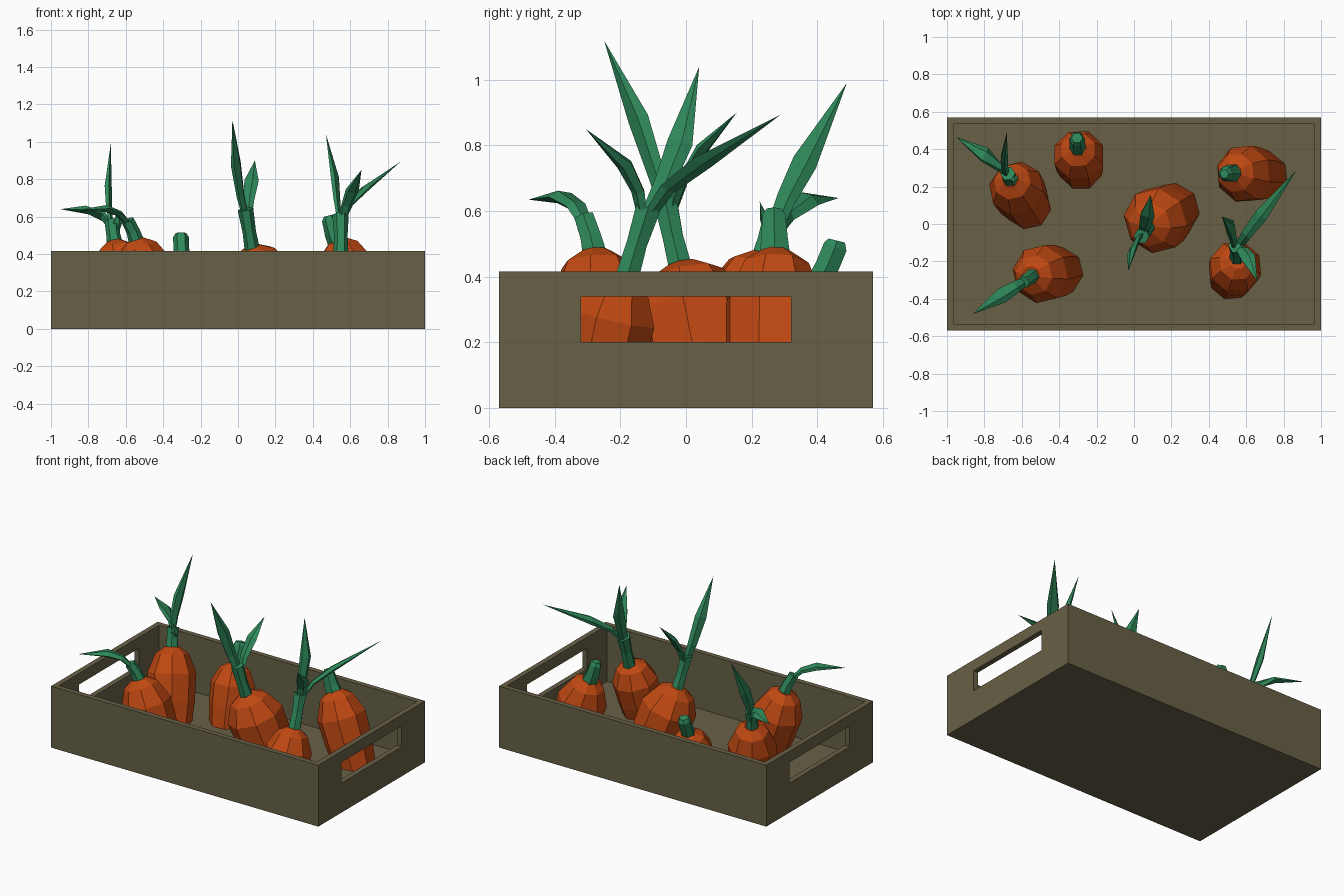
import bpy, bmesh, math
from mathutils import Vector


def material(name, rgb):
    m = bpy.data.materials.new(name)
    m.diffuse_color = (*rgb, 1)
    return m


WOOD = material("olive wood", (0.140, 0.119, 0.063))
ORANGE = material("carrot orange", (0.530, 0.066, 0.006))
GREEN = material("leaf green", (0.028, 0.250, 0.103))


def finish(bm, name, mat):
    me = bpy.data.meshes.new(name)
    bmesh.ops.recalc_face_normals(bm, faces=bm.faces)
    bm.to_mesh(me)
    bm.free()
    me.materials.append(mat)
    ob = bpy.data.objects.new(name, me)
    bpy.context.collection.objects.link(ob)
    return ob


def box(name, lo, hi):
    bm = bmesh.new()
    bmesh.ops.create_cube(bm, size=1)
    for v in bm.verts:
        v.co = Vector([(l + h) / 2 + c * (h - l) for l, h, c in zip(lo, hi, v.co)])
    return finish(bm, name, WOOD)


def loft(name, mat, pts, radii, sides, wide=(1, 0, 0), flat=1.0, phase=0.0, floor=None):
    """Tube through pts; wide = direction of the broad side, flat = thickness ratio."""
    bm = bmesh.new()
    pts = [Vector(p) for p in pts]
    rings = []
    for i, (p, r) in enumerate(zip(pts, radii)):
        t = (pts[min(i + 1, len(pts) - 1)] - pts[max(i - 1, 0)]).normalized()
        w = Vector(wide)
        a = (w - t * w.dot(t)).normalized()
        b = t.cross(a)
        ring = []
        for k in range(sides):
            ang = phase + math.tau * k / sides
            ring.append(bm.verts.new(p + r * (a * math.cos(ang) + b * math.sin(ang) * flat)))
        rings.append(ring)
    for r0, r1 in zip(rings, rings[1:]):
        for k in range(sides):
            n = (k + 1) % sides
            bm.faces.new((r0[k], r0[n], r1[n], r1[k]))
    bm.faces.new(rings[0])
    bm.faces.new(rings[-1])
    bmesh.ops.remove_doubles(bm, verts=bm.verts, dist=0.0015)
    if floor is not None:
        geom = bm.verts[:] + bm.edges[:] + bm.faces[:]
        bmesh.ops.bisect_plane(bm, geom=geom, plane_co=(0, 0, floor),
                               plane_no=(0, 0, -1), clear_outer=True)
        bmesh.ops.holes_fill(bm, edges=[e for e in bm.edges if e.is_boundary])
    return finish(bm, name, mat)


# Crate: hollowed box with a hand hole in each end
crate = box("crate", (-1, -0.57, 0), (1, 0.57, 0.415))
cutters = [box("cavity_cutter", (-0.965, -0.535, 0.035), (0.965, 0.535, 0.6)),
           box("handle_cutter", (-1.2, -0.32, 0.20), (1.2, 0.32, 0.34))]
for c in cutters:
    c.hide_render = True
    mod = crate.modifiers.new(c.name, "BOOLEAN")
    mod.operation, mod.solver, mod.object = "DIFFERENCE", "EXACT", c
bpy.context.view_layer.update()
dg = bpy.context.evaluated_depsgraph_get()
cut_mesh = bpy.data.meshes.new_from_object(crate.evaluated_get(dg))
crate.modifiers.clear()
crate.data = cut_mesh
for c in cutters:
    bpy.data.objects.remove(c)


def carrot(i, crown, base, r, phase):
    """Root from crown down to the crate floor, sunk slightly into it."""
    crown, base = Vector(crown), Vector((*base, 0.03))
    axis = base - crown
    prof = [(0, 0.3), (0.09, 0.68), (0.34, 1.0), (0.70, 0.96), (1.25, 0.76)]
    loft(f"carrot_{i}", ORANGE, [crown + axis * t for t, _ in prof],
         [r * k for _, k in prof], 8, phase=phase, floor=0.02)


def stem(i, pts, radii):
    loft(f"stem_{i}", GREEN, pts, radii, 6)


def leaf(i, j, pts, w, wide):
    """Pointed blade through four points, w = half width."""
    loft(f"leaf_{i}_{j}", GREEN, pts, [w * 0.55, w * 0.8, w, 0.0005], 5, wide, 0.45)


# Carrot 1: back left
carrot(1, (-0.66, 0.24, 0.465), (-0.57, 0.10), 0.15, 0.2)
stem(1, [(-0.655, 0.23, 0.43), (-0.668, 0.25, 0.51), (-0.675, 0.27, 0.58)], [0.045, 0.037, 0.04])
leaf(1, 1, [(-0.675, 0.26, 0.53), (-0.69, 0.305, 0.64), (-0.695, 0.36, 0.75), (-0.68, 0.49, 0.99)],
     0.042, (0.2, 1, 0))
leaf(1, 2, [(-0.67, 0.265, 0.53), (-0.72, 0.305, 0.60), (-0.80, 0.37, 0.635), (-0.95, 0.465, 0.64)],
     0.045, (-0.55, 0.8, 0))
leaf(1, 3, [(-0.665, 0.26, 0.50), (-0.65, 0.25, 0.54), (-0.645, 0.24, 0.57), (-0.64, 0.225, 0.63)],
     0.028, (1, 0.3, 0))

# Carrot 2: back, with cut stub
carrot(2, (-0.30, 0.405, 0.385), (-0.285, 0.30), 0.14, 0.39)
stem(2, [(-0.30, 0.395, 0.36), (-0.303, 0.43, 0.43), (-0.305, 0.455, 0.49), (-0.305, 0.46, 0.51)],
     [0.045, 0.042, 0.042, 0.03])

# Carrot 3: large, centre
carrot(3, (0.07, -0.01, 0.435), (0.20, 0.07), 0.178, 0.1)
stem(3, [(0.08, -0.01, 0.40), (0.06, -0.04, 0.52), (0.04, -0.065, 0.64)], [0.042, 0.036, 0.042])
leaf(3, 1, [(0.045, -0.055, 0.58), (0.015, -0.09, 0.71), (-0.01, -0.145, 0.88), (-0.03, -0.25, 1.12)],
     0.04, (0.6, 0.8, 0))
leaf(3, 2, [(0.048, -0.05, 0.57), (0.055, -0.01, 0.69), (0.07, 0.05, 0.79), (0.09, 0.155, 0.90)],
     0.042, (1, -0.3, 0))

# Carrot 4: back right, with cut stub
carrot(4, (0.53, 0.275, 0.475), (0.69, 0.26), 0.155, 0.3)
stem(4, [(0.54, 0.272, 0.44), (0.51, 0.27, 0.51), (0.488, 0.268, 0.585), (0.483, 0.268, 0.605)],
     [0.055, 0.047, 0.04, 0.025])

# Carrot 5: front left
carrot(5, (-0.55, -0.275, 0.475), (-0.405, -0.255), 0.157, 0.15)
stem(5, [(-0.535, -0.272, 0.44), (-0.56, -0.29, 0.52), (-0.59, -0.31, 0.58)], [0.045, 0.036, 0.034])
leaf(5, 1, [(-0.575, -0.30, 0.55), (-0.635, -0.335, 0.615), (-0.71, -0.38, 0.643), (-0.86, -0.48, 0.635)],
     0.045, (0.5, -0.8, 0))

# Carrot 6: front right
carrot(6, (0.555, -0.20, 0.405), (0.52, -0.285), 0.143, 0.3)
stem(6, [(0.55, -0.185, 0.38), (0.55, -0.15, 0.50), (0.548, -0.115, 0.61)], [0.042, 0.036, 0.044])
leaf(6, 1, [(0.545, -0.13, 0.56), (0.53, -0.07, 0.68), (0.518, -0.02, 0.81), (0.47, 0.04, 1.04)],
     0.043, (0.3, 1, 0))
leaf(6, 2, [(0.555, -0.125, 0.57), (0.60, -0.055, 0.67), (0.68, 0.05, 0.75), (0.87, 0.29, 0.895)],
     0.04, (0.7, -0.6, 0.3))
leaf(6, 3, [(0.555, -0.13, 0.57), (0.58, -0.145, 0.66), (0.61, -0.185, 0.74), (0.66, -0.305, 0.85)],
     0.042, (0.8, 0.5, 0))
